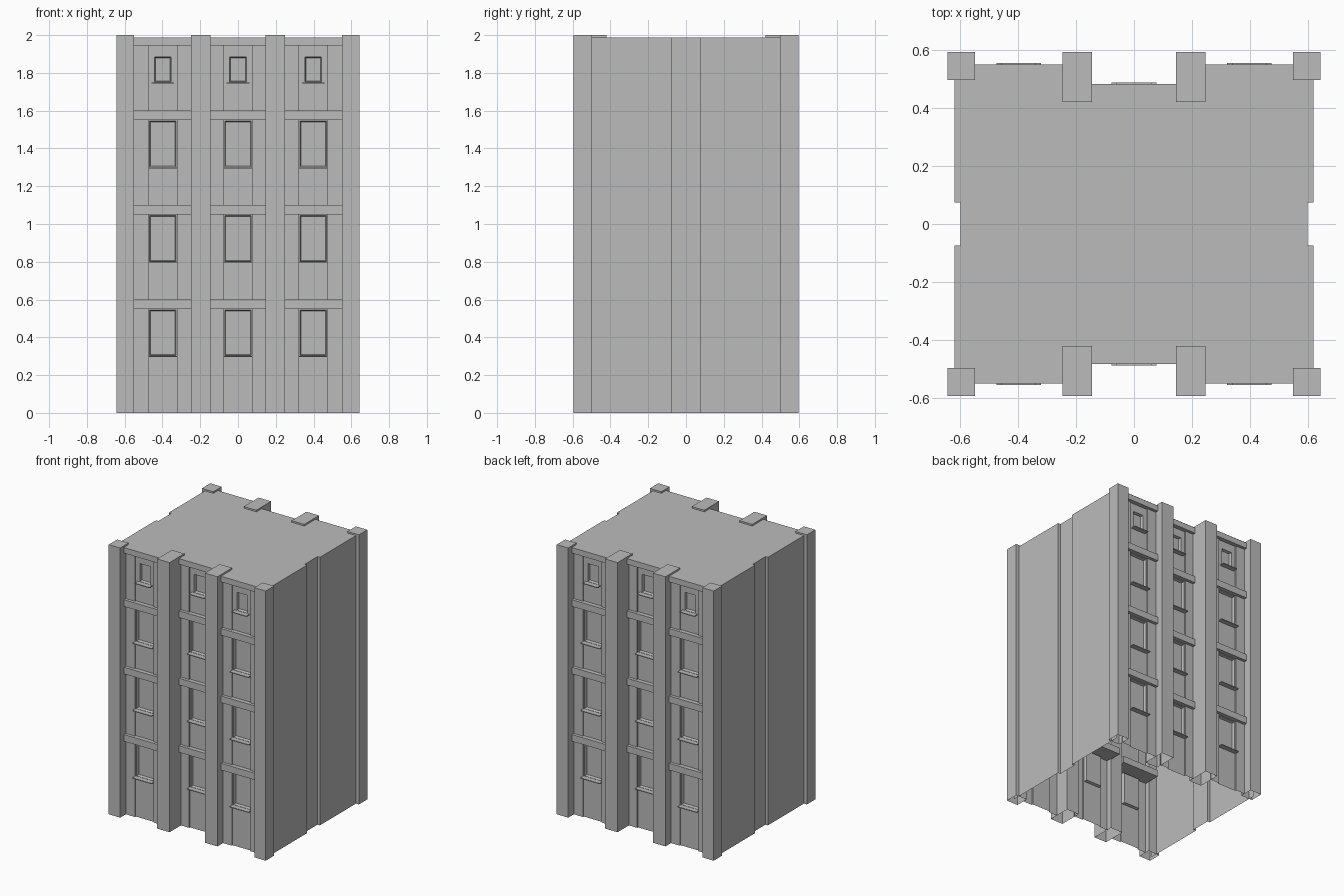
import bpy, bmesh, math
from mathutils import Vector

cube = bpy.data.objects.get("Cube")
if cube:
    bpy.data.objects.remove(cube, do_unlink=True)

grey = bpy.data.materials.new("concrete_grey")
grey.use_nodes = True
grey.diffuse_color = (0.5, 0.5, 0.5, 1)
grey.node_tree.nodes["Principled BSDF"].inputs["Base Color"].default_value = (0.5, 0.5, 0.5, 1)

ROOF = 1.988
HEIGHT = 2.0
STOREY = 0.5
PANEL = 0.077       # half width of a window panel
BAY = 0.153         # half width of a bay


def finish(name, bm, mirrored=True):
    """Make the object, and its twin turned to the opposite facade."""
    mesh = bpy.data.meshes.new(name)
    bm.to_mesh(mesh)
    bm.free()
    mesh.materials.append(grey)
    for prefix, angle in (("", 0), ("opposite_", math.pi))[:2 if mirrored else 1]:
        ob = bpy.data.objects.new(prefix + name, mesh)
        ob.rotation_euler.z = angle
        bpy.context.collection.objects.link(ob)


def face(bm, points):
    bm.faces.new([bm.verts.new(p) for p in points])


def wall(bm, plan, z0, z1):
    """Upright sheet standing on a plan polyline."""
    for (ax, ay), (bx, by) in zip(plan, plan[1:]):
        face(bm, [(ax, ay, z0), (bx, by, z0), (bx, by, z1), (ax, ay, z1)])


def box(bm, x0, x1, y0, y1, z0, z1, bottom=True):
    plan = [(x0, y0), (x1, y0), (x1, y1), (x0, y1)]
    wall(bm, plan + plan[:1], z0, z1)
    face(bm, [(x, y, z1) for x, y in plan])
    if bottom:
        face(bm, [(x, y, z0) for x, y in reversed(plan)])


def rect(cx, half, y, z0, z1):
    return [Vector(p) for p in ((cx - half, y, z0), (cx + half, y, z0),
                                (cx + half, y, z1), (cx - half, y, z1))]


def recessed_window(bm, rings):
    """Loft from the panel outline into the glass and cap it."""
    for outer, inner in zip(rings, rings[1:]):
        for i in range(4):
            j = (i + 1) % 4
            face(bm, [outer[i], outer[j], inner[j], inner[i]])
    face(bm, rings[-1])


# Facade bays: recessed panels, windows, sills and floor bands
for label, cx, front in (("right", -0.398, -0.552), ("middle", 0, -0.484), ("left", 0.398, -0.552)):
    strip, panel, glass = front + 0.022, front + 0.032, front + 0.052

    bm = bmesh.new()
    for plan in ([(-BAY, strip), (-PANEL, strip), (-PANEL, panel)],
                 [(PANEL, panel), (PANEL, strip), (BAY, strip)]):
        wall(bm, [(cx + x, y) for x, y in plan], 0, ROOF)
    finish(label + "_bay_wall", bm)

    windows, sills, bands = bmesh.new(), bmesh.new(), bmesh.new()
    for i in range(4):
        top = i == 3
        base = i * STOREY
        floor = max(base + 0.05, 0) if i else 0
        ceiling = 1.945 if top else base + 0.55
        w0, w1, half = (1.752, 1.885, 0.044) if top else (base + 0.303, base + 0.545, 0.07)
        recessed_window(windows, [
            rect(cx, PANEL, panel, floor, ceiling),
            rect(cx, half, panel, w0, w1),
            rect(cx, half - 0.005, glass, w0 + 0.005, w1 - 0.005)])
        sill_half = 0.06 if top else PANEL
        box(sills, cx - sill_half, cx + sill_half, front - 0.005, panel, w0 - 0.008, w0 - 0.002)
        box(bands, cx - BAY, cx + BAY, front, front + 0.15, ceiling,
            ROOF - 0.001 if top else ceiling + 0.05)
    finish(label + "_bay_windows", windows)
    finish(label + "_bay_sills", sills)
    finish(label + "_bay_floor_bands", bands)

# Pillars, hollow and open below
for side, s in (("right", -1), ("left", 1)):
    for part, a, b, back in (("corner_pillar", 0.55, 0.644, -0.497), ("inner_pillar", 0.145, 0.248, -0.422)):
        bm = bmesh.new()
        x0, x1 = sorted((s * a, s * b))
        box(bm, x0, x1, -0.595, back, 0, HEIGHT, bottom=False)
        finish(side + "_" + part, bm)

# Side walls with a shallow central groove
bm = bmesh.new()
wall(bm, [(0.62, -0.55), (0.62, -0.075), (0.6, -0.075),
          (0.6, 0.075), (0.62, 0.075), (0.62, 0.55)], 0, ROOF)
finish("side_wall", bm)

# Flat roof following the plan
quarter = [(0.6, 0.075), (0.62, 0.075), (0.62, 0.552), (0.2, 0.552), (0.2, 0.484)]
half_plan = quarter + [(-x, y) for x, y in reversed(quarter)]
plan = half_plan + [(-x, -y) for x, y in half_plan]
bm = bmesh.new()
face(bm, [(x, y, ROOF) for x, y in plan])
finish("roof", bm, mirrored=False)
